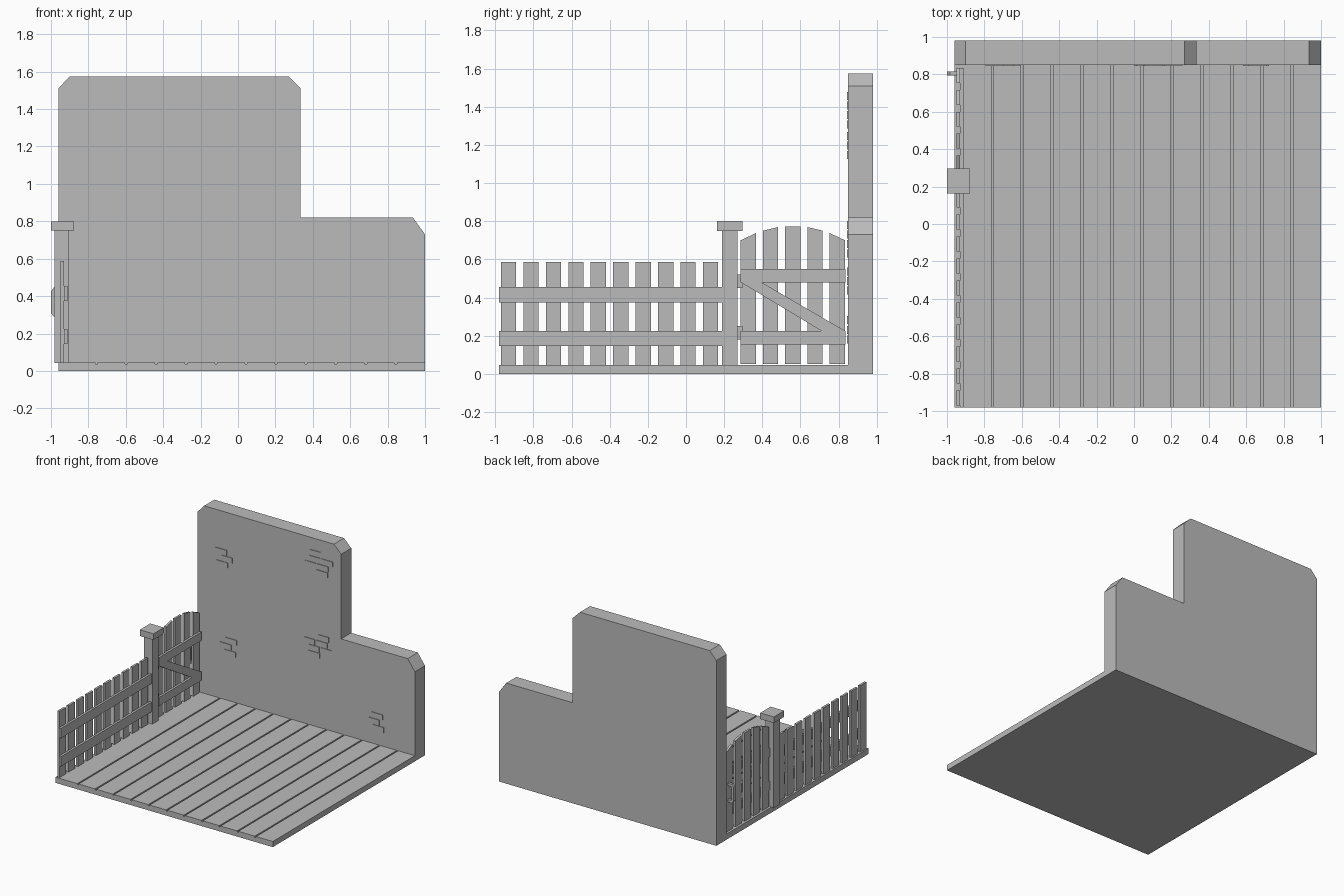
import bpy
import bmesh
from mathutils import Vector

if "Cube" in bpy.data.objects:
    bpy.data.objects.remove(bpy.data.objects["Cube"], do_unlink=True)

grey = bpy.data.materials.new("plain grey")
grey.use_nodes = True
COLOUR = (0.5, 0.5, 0.5, 1)
grey.diffuse_color = COLOUR
grey.node_tree.nodes["Principled BSDF"].inputs["Base Color"].default_value = COLOUR


def prism(bm, outline, axis, lo, hi):
    """Extrude an outline along x (points are y, z) or y (points are x, z)."""
    def place(p, d):
        return (d, p[0], p[1]) if axis == "x" else (p[0], d, p[1])
    face = bm.faces.new([bm.verts.new(place(p, lo)) for p in outline])
    new = bmesh.ops.extrude_face_region(bm, geom=[face])["geom"]
    shift = Vector((hi - lo, 0, 0)) if axis == "x" else Vector((0, hi - lo, 0))
    bmesh.ops.translate(bm, vec=shift, verts=[g for g in new if isinstance(g, bmesh.types.BMVert)])


def box(bm, x, y, z):
    prism(bm, [(y[0], z[0]), (y[1], z[0]), (y[1], z[1]), (y[0], z[1])], "x", *x)


def finish(name, bm):
    bmesh.ops.recalc_face_normals(bm, faces=bm.faces)
    mesh = bpy.data.meshes.new(name)
    bm.to_mesh(mesh)
    bm.free()
    mesh.materials.append(grey)
    obj = bpy.data.objects.new(name, mesh)
    bpy.context.collection.objects.link(obj)


LEFT, RIGHT, FRONT, WALL, BACK, FLOOR = -0.96, 1.0, -0.98, 0.85, 0.98, 0.046
PICKET_X, RAIL_X = (-0.948, -0.93), (-0.93, -0.912)

# Deck with narrow grooves between the boards
profile = [(LEFT, 0), (LEFT, FLOOR)]
for i in range(11):
    g = -0.757 + 0.16 * i
    profile += [(g - 0.006, FLOOR), (g - 0.006, FLOOR - 0.01),
                (g + 0.006, FLOOR - 0.01), (g + 0.006, FLOOR)]
profile += [(RIGHT, FLOOR), (RIGHT, 0)]
bm = bmesh.new()
prism(bm, profile, "y", FRONT, WALL)
finish("deck_floor", bm)

# Stepped wall with clipped corners
bm = bmesh.new()
prism(bm, [(LEFT, 0), (RIGHT, 0), (RIGHT, 0.73), (0.935, 0.82), (0.335, 0.82),
           (0.335, 1.51), (0.27, 1.575), (-0.9, 1.575), (LEFT, 1.51)], "y", WALL, BACK)
finish("back_wall", bm)

# Patches of slightly raised bricks: centre, then row offsets and brick counts
patches = [(-0.72, 1.2, [(-0.01, 1), (0.03, 1), (-0.02, 1)]),
           (0.14, 1.385, [(0.03, 1), (-0.02, 2), (0.02, 2), (-0.03, 1)]),
           (-0.68, 0.49, [(0.02, 1), (-0.02, 1), (0.03, 1)]),
           (0.14, 0.71, [(-0.04, 1), (0.01, 2), (-0.03, 2), (0.04, 1)]),
           (0.657, 0.235, [(0.02, 1), (-0.02, 1), (0.01, 1)])]
bm = bmesh.new()
for cx, cz, rows in patches:
    for r, (offset, count) in enumerate(rows):
        z = cz + (r - len(rows) / 2) * 0.05
        for b in range(count):
            x = cx + offset + (b - count / 2) * 0.11
            box(bm, (x, x + 0.1), (WALL - 0.005, WALL + 0.01), (z, z + 0.042))
finish("raised_bricks", bm)

# Straight fence
bm = bmesh.new()
for i in range(10):
    y = -0.97 + 0.1176 * i
    box(bm, PICKET_X, (y, y + 0.08), (FLOOR, 0.587))
finish("fence_pickets", bm)
bm = bmesh.new()
for z in (0.145, 0.375):
    box(bm, RAIL_X, (FRONT, 0.2), (z, z + 0.08))
finish("fence_rails", bm)

# Gate post with cap
bm = bmesh.new()
box(bm, (-0.98, -0.905), (0.19, 0.27), (FLOOR - 0.005, 0.75))
finish("gate_post", bm)
bm = bmesh.new()
box(bm, (-1.0, -0.877), (0.163, 0.297), (0.75, 0.8))
finish("post_cap", bm)


# Gate with an arched top
def arch(y):
    return 0.775 - 1.0 * (y - 0.56) ** 2


bm = bmesh.new()
for i in range(5):
    a = 0.287 + 0.1165 * i
    b = a + 0.08
    top = [(b, arch(b)), (a, arch(a))]
    if i == 2:
        top = [(b, 0.772), (a, 0.772)]
    prism(bm, [(a, FLOOR + 0.005), (b, FLOOR + 0.005)] + top, "x", *PICKET_X)
finish("gate_pickets", bm)
bm = bmesh.new()
for z in (0.155, 0.48):
    box(bm, RAIL_X, (0.287, 0.835), (z, z + 0.07))
prism(bm, [(0.287, 0.48), (0.395, 0.48), (0.835, 0.225), (0.71, 0.225)], "x", *RAIL_X)
finish("gate_frame", bm)

# Hinges between post and gate
bm = bmesh.new()
for z in (0.18, 0.45):
    box(bm, (-0.945, -0.92), (0.265, 0.295), (z, z + 0.072))
finish("gate_hinges", bm)

# Pull handle on the outside of the gate
bm = bmesh.new()
outer = [(-0.946, 0.29), (-0.985, 0.29), (-1.0, 0.31), (-1.0, 0.425), (-0.985, 0.445), (-0.946, 0.445)]
inner = [(-0.946, 0.425), (-0.975, 0.425), (-0.98, 0.415), (-0.98, 0.32), (-0.975, 0.31), (-0.946, 0.31)]
prism(bm, outer + inner, "y", 0.793, 0.815)
finish("gate_handle", bm)
